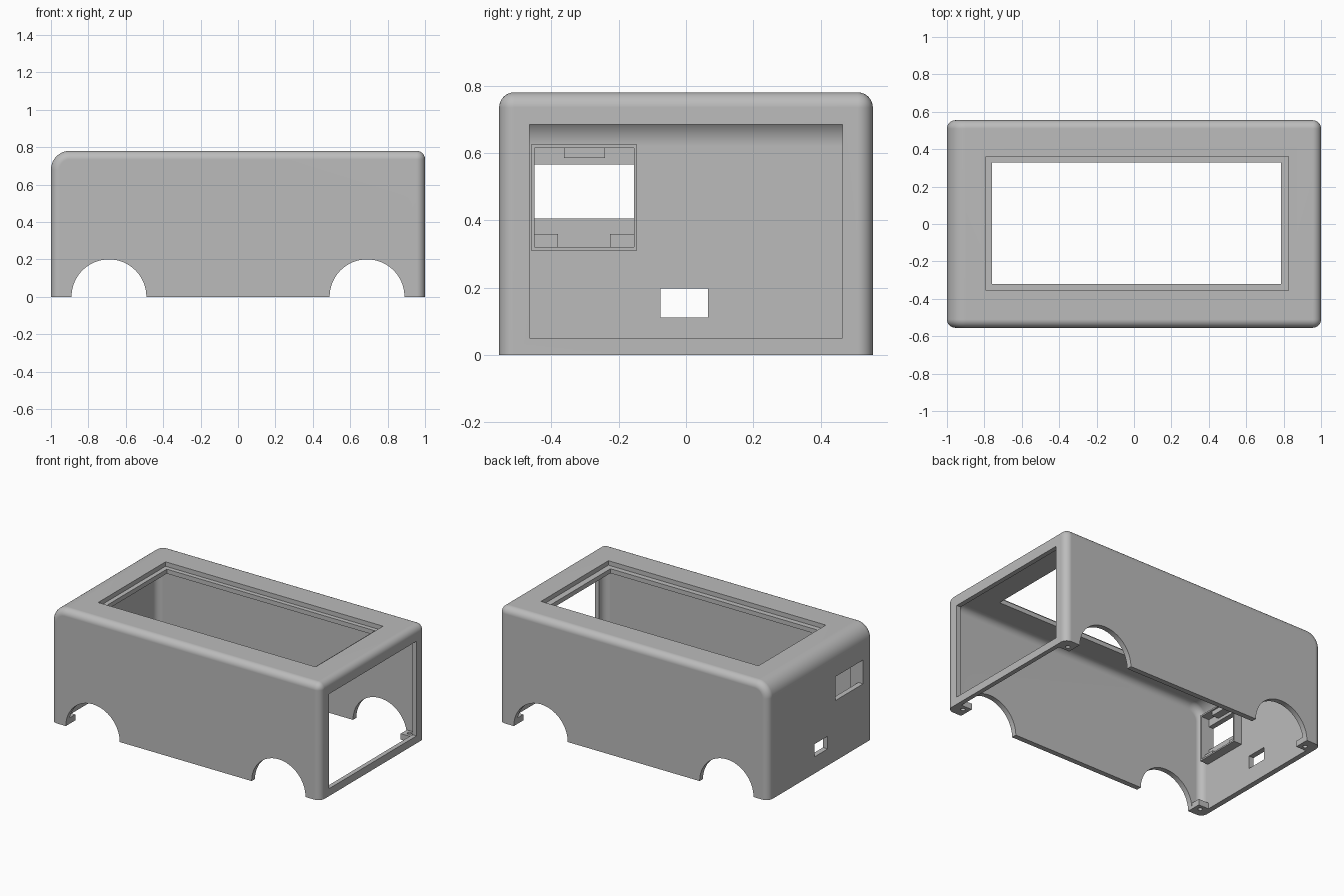
import bpy, bmesh, math
from mathutils import Vector, Matrix

if "Cube" in bpy.data.objects:
    bpy.data.objects.remove(bpy.data.objects["Cube"])

grey = bpy.data.materials.new("body grey")
grey.use_nodes = True
grey.diffuse_color = (0.5, 0.5, 0.5, 1)
grey.node_tree.nodes["Principled BSDF"].inputs["Base Color"].default_value = (0.5, 0.5, 0.5, 1)


def make_object(name, bm):
    bmesh.ops.recalc_face_normals(bm, faces=bm.faces)
    mesh = bpy.data.meshes.new(name)
    bm.to_mesh(mesh)
    bm.free()
    mesh.materials.append(grey)
    obj = bpy.data.objects.new(name, mesh)
    bpy.context.collection.objects.link(obj)
    return obj


def add_box(bm, lo, hi):
    lo, hi = Vector(lo), Vector(hi)
    m = Matrix.Translation((lo + hi) / 2) @ Matrix.Diagonal((*(hi - lo), 1))
    bmesh.ops.create_cube(bm, size=1, matrix=m)


def box(name, lo, hi):
    bm = bmesh.new()
    add_box(bm, lo, hi)
    return make_object(name, bm)


def cylinder(name, centre, radius, depth, axis, sides):
    bm = bmesh.new()
    m = Matrix.Translation(centre)
    if axis == "Y":
        m = m @ Matrix.Rotation(math.pi / 2, 4, "X")
    bmesh.ops.create_cone(bm, cap_ends=True, segments=sides, radius1=radius,
                          radius2=radius, depth=depth, matrix=m)
    return make_object(name, bm)


def rounded_shell(name, lo, hi, big, small):
    """Box with one large roof radius at -x and small radii elsewhere, flat below."""
    bm = bmesh.new()
    add_box(bm, lo, hi)

    def at(edge, axis, value):
        return all(abs(v.co[axis] - value) < 1e-4 for v in edge.verts)

    edge = [e for e in bm.edges if at(e, 0, lo[0]) and at(e, 2, hi[2])]
    bmesh.ops.bevel(bm, geom=edge, offset=big, segments=12, profile=0.5, affect="EDGES")
    edges = [e for e in bm.edges
             if e.calc_face_angle(0) > math.radians(60) and not at(e, 2, lo[2])]
    bmesh.ops.bevel(bm, geom=edges, offset=small, segments=8, profile=0.5, affect="EDGES")
    return make_object(name, bm)


def cut(target, cutters):
    for c in cutters:
        mod = target.modifiers.new("cut", "BOOLEAN")
        mod.operation = "DIFFERENCE"
        mod.solver = "EXACT"
        mod.object = c
        c.hide_render = True
    bpy.context.view_layer.update()
    graph = bpy.context.evaluated_depsgraph_get()
    mesh = bpy.data.meshes.new_from_object(target.evaluated_get(graph))
    target.modifiers.clear()
    target.data = mesh
    for c in cutters:
        bpy.data.objects.remove(c)


def smooth(obj):
    bpy.ops.object.select_all(action="DESELECT")
    obj.select_set(True)
    bpy.context.view_layer.objects.active = obj
    bpy.ops.object.shade_smooth_by_angle(angle=math.radians(30))
    mod = obj.modifiers.new("even normals", "WEIGHTED_NORMAL")
    mod.keep_sharp = True


# Hollow body with its openings
body = rounded_shell("body_shell", (-1, -0.555, 0), (1, 0.555, 0.78), 0.1, 0.045)
cutters = [
    rounded_shell("cavity", (-0.965, -0.52, -0.1), (0.97, 0.52, 0.72), 0.1, 0.045),
    box("roof_rebate", (-0.79, -0.355, 0.75), (0.825, 0.36, 0.9)),
    box("roof_opening", (-0.76, -0.32, 0.6), (0.785, 0.33, 0.9)),
    box("end_opening", (0.9, -0.465, 0.05), (1.1, 0.465, 0.685)),
    box("window_opening", (-1.1, -0.45, 0.405), (-0.9, -0.155, 0.565)),
    box("socket_opening", (-1.1, -0.075, 0.112), (-0.9, 0.065, 0.197)),
]
for x in (-0.69, 0.69):
    cutters.append(cylinder("wheel_arch", (x, 0, 0), 0.2, 2, "Y", 64))
cut(body, cutters)
smooth(body)

# Frame standing inside the end wall around the window
frame = box("window_frame", (-0.97, -0.46, 0.31), (-0.905, -0.145, 0.625))
cut(frame, [box("frame_hollow", (-1.1, -0.45, 0.32), (-0.8, -0.155, 0.615))])

# Clips inside the window frame
box("top_clip", (-0.97, -0.362, 0.585), (-0.915, -0.24, 0.62))
box("clip_low_a", (-0.97, -0.455, 0.315), (-0.935, -0.38, 0.36))
box("clip_low_b", (-0.97, -0.225, 0.315), (-0.935, -0.15, 0.36))

# Screw tabs in the four bottom corners
for sx in (-1, 1):
    for sy in (-1, 1):
        xs = sorted((sx * 0.89, sx * 0.975))
        ys = sorted((sy * 0.455, sy * 0.53))
        tab = box("screw_tab", (xs[0], ys[0], 0), (xs[1], ys[1], 0.04))
        cut(tab, [cylinder("screw_hole", (sx * 0.93, sy * 0.49, 0), 0.014, 0.2, "Z", 20)])
        smooth(tab)
